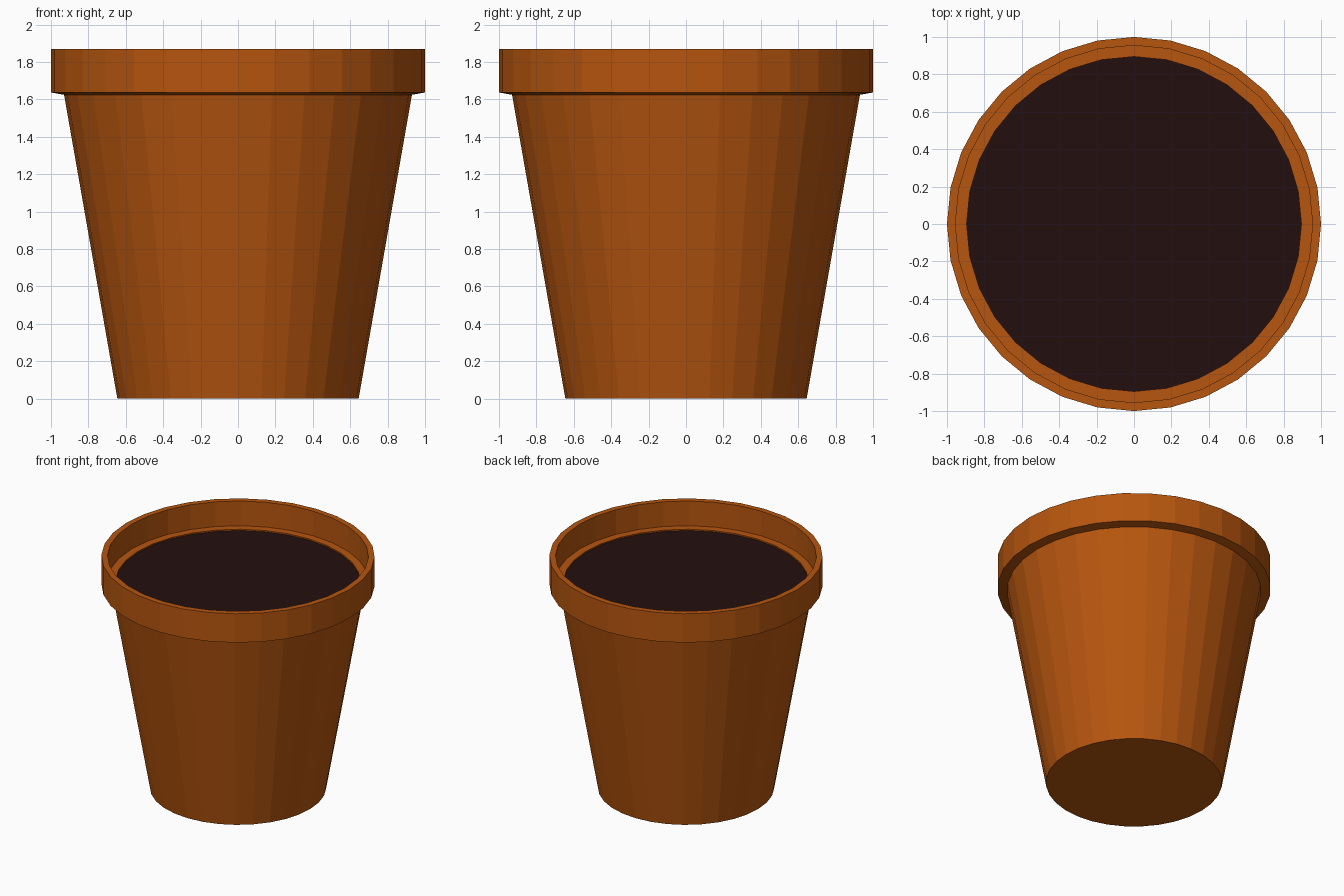
import bpy
import bmesh
from math import cos, sin, tau

SIDES = 32

cube = bpy.data.objects.get("Cube")
if cube:
    bpy.data.objects.remove(cube, do_unlink=True)


def make_material(name, colour):
    mat = bpy.data.materials.new(name)
    mat.use_nodes = True
    mat.diffuse_color = (*colour, 1)
    mat.node_tree.nodes["Principled BSDF"].inputs["Base Color"].default_value = (*colour, 1)
    return mat


def lathe(name, profile, mat, cap_first=False, cap_last=False):
    """Spin (radius, height) points around z into a faceted solid."""
    bm = bmesh.new()
    rings = [[bm.verts.new((r * cos(tau * i / SIDES), r * sin(tau * i / SIDES), z))
              for i in range(SIDES)] for r, z in profile]
    for low, high in zip(rings, rings[1:]):
        for i in range(SIDES):
            j = (i + 1) % SIDES
            bm.faces.new((low[i], low[j], high[j], high[i]))
    if cap_first:
        bm.faces.new(rings[0][::-1])
    if cap_last:
        bm.faces.new(rings[-1])
    mesh = bpy.data.meshes.new(name)
    bm.to_mesh(mesh)
    bm.free()
    mesh.materials.append(mat)
    obj = bpy.data.objects.new(name, mesh)
    bpy.context.collection.objects.link(obj)
    return obj


terracotta = make_material("terracotta", (0.47, 0.092, 0.0045))
earth = make_material("dark earth", (0.017, 0.0046, 0.0046))

# Tapered body, overhanging rim, inner wall and the ledge around the soil
lathe("pot", [(0.645, 0), (0.93, 1.625), (1, 1.637), (1, 1.87),
              (0.955, 1.87), (0.955, 1.67), (0.895, 1.67), (0.895, 1.66)],
      terracotta, cap_first=True)

# Flat soil surface filling the pot
lathe("soil", [(0.895, 1.66)], earth, cap_last=True)
